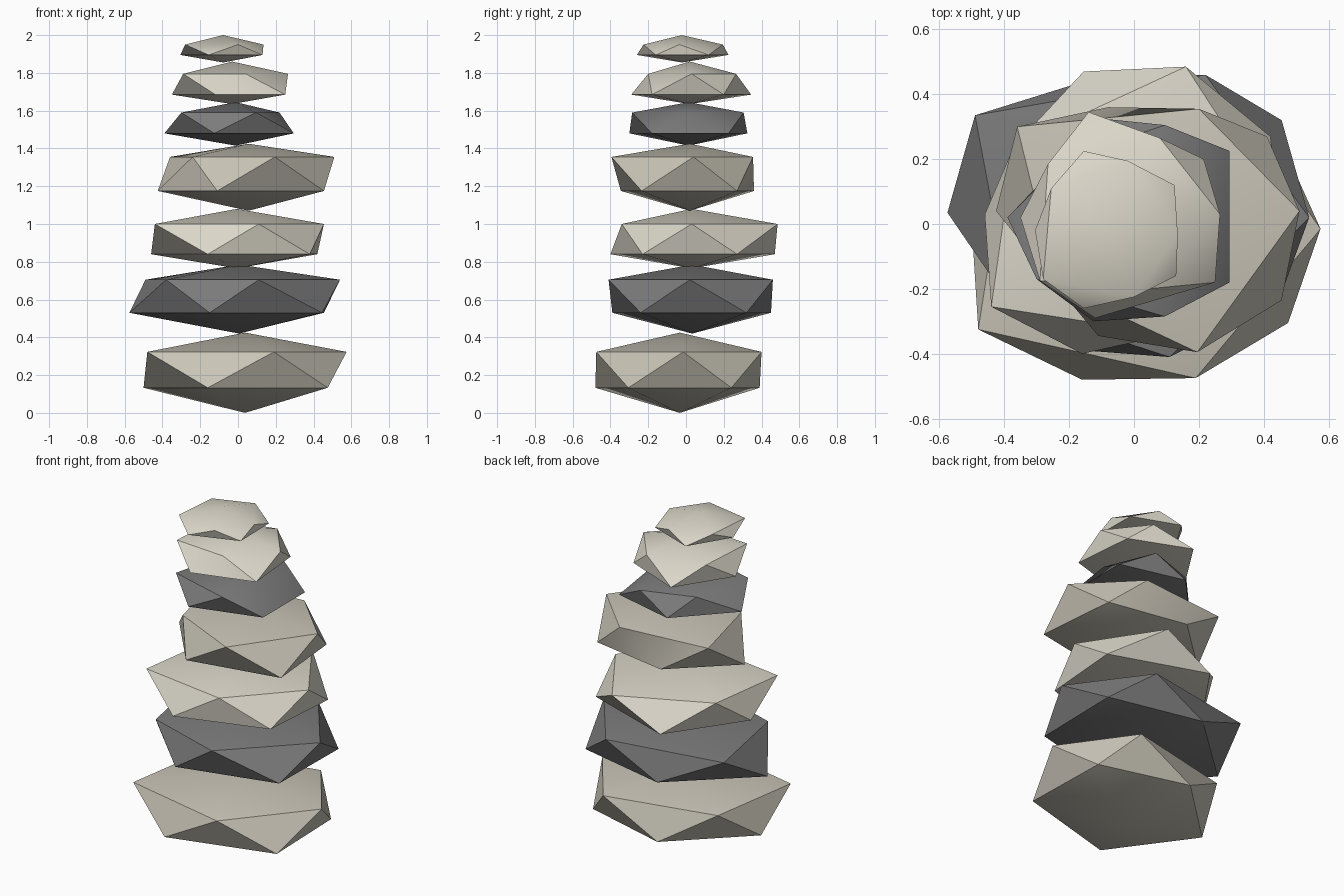
import bpy, bmesh, math

if "Cube" in bpy.data.objects:
    bpy.data.objects.remove(bpy.data.objects["Cube"])


def material(name, rgb):
    m = bpy.data.materials.new(name)
    m.diffuse_color = (*rgb, 1)
    m.use_nodes = True
    m.node_tree.nodes["Principled BSDF"].inputs["Base Color"].default_value = m.diffuse_color
    return m


PALE = material("pale_stone", (0.70, 0.67, 0.58))
BEIGE = material("beige_stone", (0.58, 0.55, 0.47))
DARK = material("dark_stone", (0.20, 0.20, 0.20))


# One faceted pebble: two offset five-point sections joined by triangles,
# closed by a shallow point below and above (a flattened icosahedron).
def stone(name, mat, heights, lower, upper):
    z_bottom, z_low, z_up, z_top = heights
    cx = sum(p[0] for p in lower + upper) / 10
    cy = sum(p[1] for p in lower + upper) / 10
    bm = bmesh.new()
    bottom = bm.verts.new((cx, cy, z_bottom))
    top = bm.verts.new((cx, cy, z_top))
    lo = [bm.verts.new((x, y, z_low)) for x, y in lower]
    up = [bm.verts.new((x, y, z_up)) for x, y in upper]
    for i in range(5):
        j = (i + 1) % 5
        for tri in ((bottom, lo[j], lo[i]), (lo[i], lo[j], up[i]),
                    (lo[j], up[j], up[i]), (up[i], up[j], top)):
            bm.faces.new(tri)
    mesh = bpy.data.meshes.new(name)
    bm.to_mesh(mesh)
    bm.free()
    mesh.materials.append(mat)
    obj = bpy.data.objects.new(name, mesh)
    bpy.context.collection.objects.link(obj)
    bpy.ops.object.select_all(action="DESELECT")
    obj.select_set(True)
    bpy.context.view_layer.objects.active = obj
    bpy.ops.object.shade_smooth_by_angle(angle=math.radians(30))


# Stack from the ground up; sections run counter-clockwise from the left
stone("base_stone", BEIGE, (0, .133, .323, .425),
      [(-.50, -.01), (-.16, -.48), (.475, -.305), (.46, .24), (-.08, .39)],
      [(-.48, -.325), (.19, -.475), (.575, -.015), (.28, .40), (-.39, .25)])
stone("second_stone", DARK, (.42, .53, .705, .785),
      [(-.575, .035), (-.15, -.39), (.445, -.24), (.455, .32), (-.12, .45)],
      [(-.38, -.25), (.11, -.41), (.54, .02), (.22, .46), (-.49, .335)])
stone("third_stone", PALE, (.765, .84, 1.0, 1.08),
      [(-.46, .03), (-.16, -.40), (.38, -.23), (.42, .27), (-.155, .47)],
      [(-.44, -.255), (.11, -.34), (.455, .03), (.16, .485), (-.37, .24)])
stone("fourth_stone", BEIGE, (1.07, 1.175, 1.355, 1.425),
      [(-.425, .04), (-.11, -.345), (.455, -.235), (.41, .27), (-.08, .36)],
      [(-.24, -.19), (.195, -.395), (.51, .04), (.20, .355), (-.36, .30)])
stone("fifth_stone", DARK, (1.415, 1.48, 1.59, 1.645),
      [(-.39, .02), (-.125, -.30), (.295, -.18), (.295, .225), (-.10, .325)],
      [(-.30, -.17), (.095, -.285), (.22, .0), (.095, .305), (-.21, .20)])
stone("sixth_stone", PALE, (1.635, 1.685, 1.795, 1.86),
      [(-.35, .02), (-.12, -.29), (.25, -.18), (.215, .20), (-.14, .345)],
      [(-.29, -.175), (.04, -.20), (.265, .03), (.08, .265), (-.265, .185)])
stone("top_stone", PALE, (1.855, 1.895, 1.95, 2.0),
      [(-.305, -.02), (-.155, -.26), (.13, -.16), (.125, .12), (-.155, .225)],
      [(-.28, -.17), (.0, -.225), (.135, -.035), (-.02, .195), (-.255, .11)])
